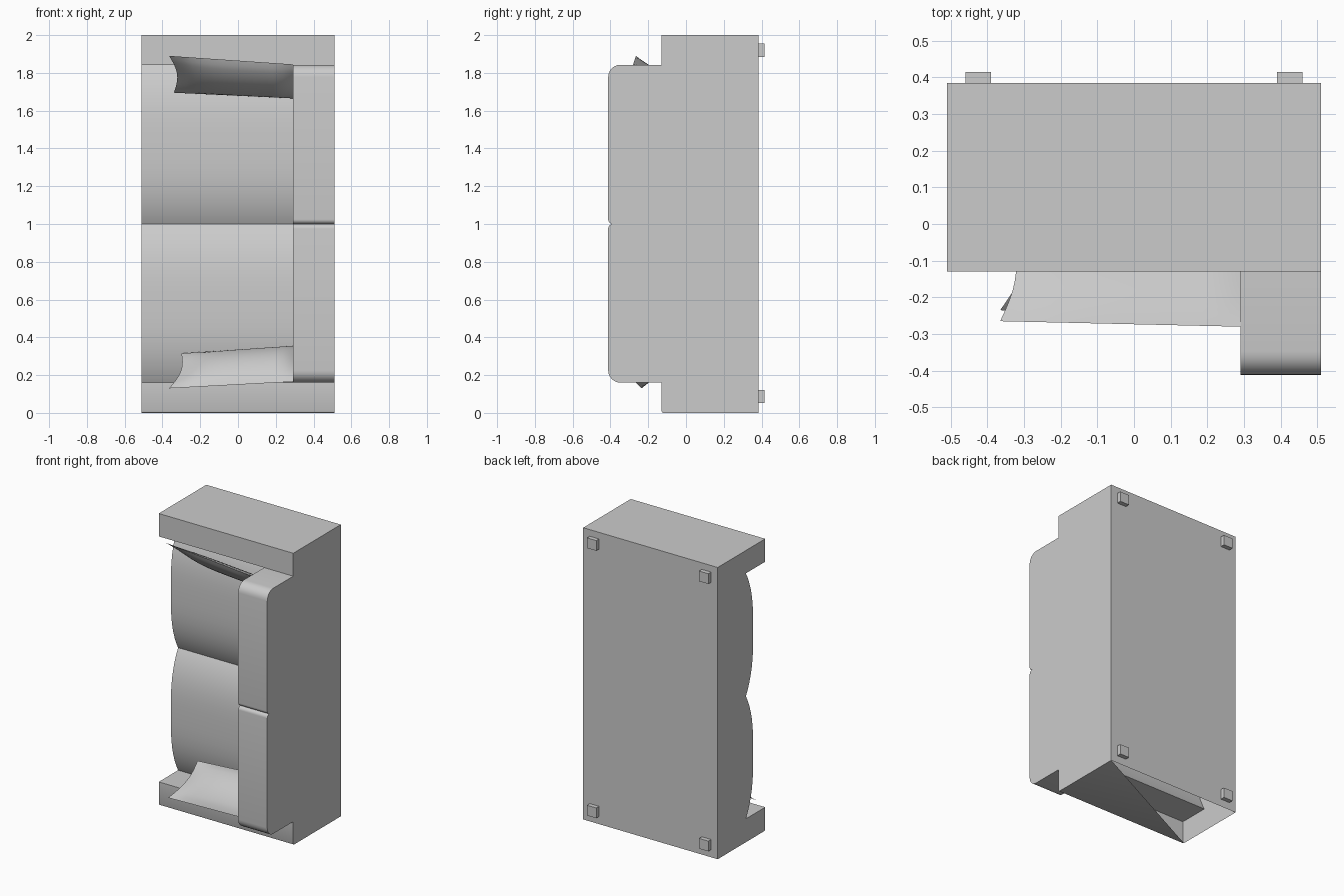
import bpy, bmesh, math
from mathutils import Vector

if "Cube" in bpy.data.objects:
    bpy.data.objects.remove(bpy.data.objects["Cube"])

X0, XB, X1 = -0.51, 0.29, 0.51      # seat front, backrest front, backrest rear
ARM, BASE, TOP = -0.13, 0.385, -0.412
ZA, ZB = 0.16, 1.843


def finish(bm, name, angle=35):
    bmesh.ops.remove_doubles(bm, verts=bm.verts, dist=1e-5)
    bmesh.ops.recalc_face_normals(bm, faces=bm.faces)
    me = bpy.data.meshes.new(name)
    bm.to_mesh(me)
    bm.free()
    ob = bpy.data.objects.new(name, me)
    bpy.context.collection.objects.link(ob)
    bpy.ops.object.select_all(action='DESELECT')
    ob.select_set(True)
    bpy.context.view_layer.objects.active = ob
    bpy.ops.object.shade_smooth_by_angle(angle=math.radians(angle))
    return ob


def face(bm, pts):
    return bm.faces.new([bm.verts.new(p) for p in pts])


def strip(bm, prof, xa, xb):
    for (y, z), (v, w) in zip(prof, prof[1:]):
        face(bm, [(xa, y, z), (xb, y, z), (xb, v, w), (xa, v, w)])


def corner(y, z, r, sz):
    """Quarter round on the backrest top: sz=-1 near the low end, +1 near the high end."""
    pts = [(y + r - r * math.sin(a), z + sz * (r * math.cos(a) - r))
           for a in [i * math.pi / 12 for i in range(7)]]
    return pts if sz < 0 else pts[::-1]


# Profiles in (y, z)
seat = [(ARM, ZA)]
for a, b in ((ZA, 1.0), (1.0, ZB)):
    for i in range(21):
        t = -math.cos(math.pi * i / 20)
        p = (0.08 * abs(t) ** 3, (a + b) / 2 + t * (b - a) / 2)
        if i or a == ZA:
            seat.append(p)
seat.append((ARM, ZB))

back = [(ARM, ZA)] + corner(TOP, ZA, 0.065, -1) + corner(TOP, 1.0, 0.025, 1)
back += corner(TOP, 1.0, 0.025, -1)[1:] + corner(TOP, ZB, 0.065, 1) + [(ARM, ZB)]

low = [(ARM, ZA), (ARM, 0.01), (ARM + 0.003, 0.003), (ARM + 0.01, 0)]
high = [(BASE, 0), (BASE, 2), (ARM, 2), (ARM, ZB)]

# Frame, seat cushions and backrest as one hollow shell
bm = bmesh.new()
strip(bm, low, X0, X1)
strip(bm, high, X0, X1)
strip(bm, seat, X0, XB)
strip(bm, back, XB, X1)
face(bm, [(X0, y, z) for y, z in low + high + seat[-2:0:-1]])
face(bm, [(X1, y, z) for y, z in low + high + back[-2:0:-1]])
face(bm, [(XB, y, z) for y, z in seat + back[-2:0:-1]])
# half-open underside of the lower arm
face(bm, [(X1, BASE, 0), (X1, ARM + 0.01, 0), (X0, ARM + 0.01, 0)])
finish(bm, "sofa_body")


# Feet
for i, (x, z) in enumerate([(sx * 0.425, z) for sx in (-1, 1) for z in (0.087, 1.92)]):
    bm = bmesh.new()
    bmesh.ops.create_cube(bm, size=1)
    for v in bm.verts:
        v.co = Vector((x + v.co.x * 0.07, 0.4 + v.co.y * 0.03, z + v.co.z * 0.07))
    finish(bm, f"foot_{i + 1}")


def pillow(name, corners, bulge, flip):
    """Inflated quad; corners: outer top, inner top, inner bottom, outer bottom."""
    a, b, c, d = [Vector(p) for p in corners]
    n, bm = 12, bmesh.new()
    for side, h in ((1, bulge), (-1, 0.02)):
        g = []
        for j in range(n + 1):
            v = j / n
            for i in range(n + 1):
                u = i / n
                p = a.lerp(b, u).lerp(d.lerp(c, u), v)
                puff = h * math.sin(math.pi * v) ** 0.7 * (1 - (1 - u) ** 6) * min(1, (1 - u) * 6 + 0.5)
                if 0 < i:
                    p += side * puff * Vector((0, -0.6, 0.8))
                # edge sag towards the outer corners
                p.x += 0.03 * (1 - u) * math.sin(math.pi * v)
                p.x = min(p.x, XB)
                if flip:
                    p.z = 2 - p.z
                g.append(bm.verts.new(p))
        for j in range(n):
            for i in range(n):
                k = j * (n + 1) + i
                bm.faces.new([g[k], g[k + 1], g[k + n + 2], g[k + n + 1]])
    finish(bm, name, 50)


# Pillows leaning on the arms
pillow("lower_pillow", [(-0.365, -0.235, 0.13), (XB, -0.27, 0.165),
                        (XB, -0.01, 0.355), (-0.30, -0.01, 0.315)], 0.05, False)
pillow("upper_pillow", [(-0.365, -0.265, 0.11), (XB, -0.28, 0.155),
                        (XB, -0.01, 0.335), (-0.34, -0.01, 0.305)], 0.045, True)
